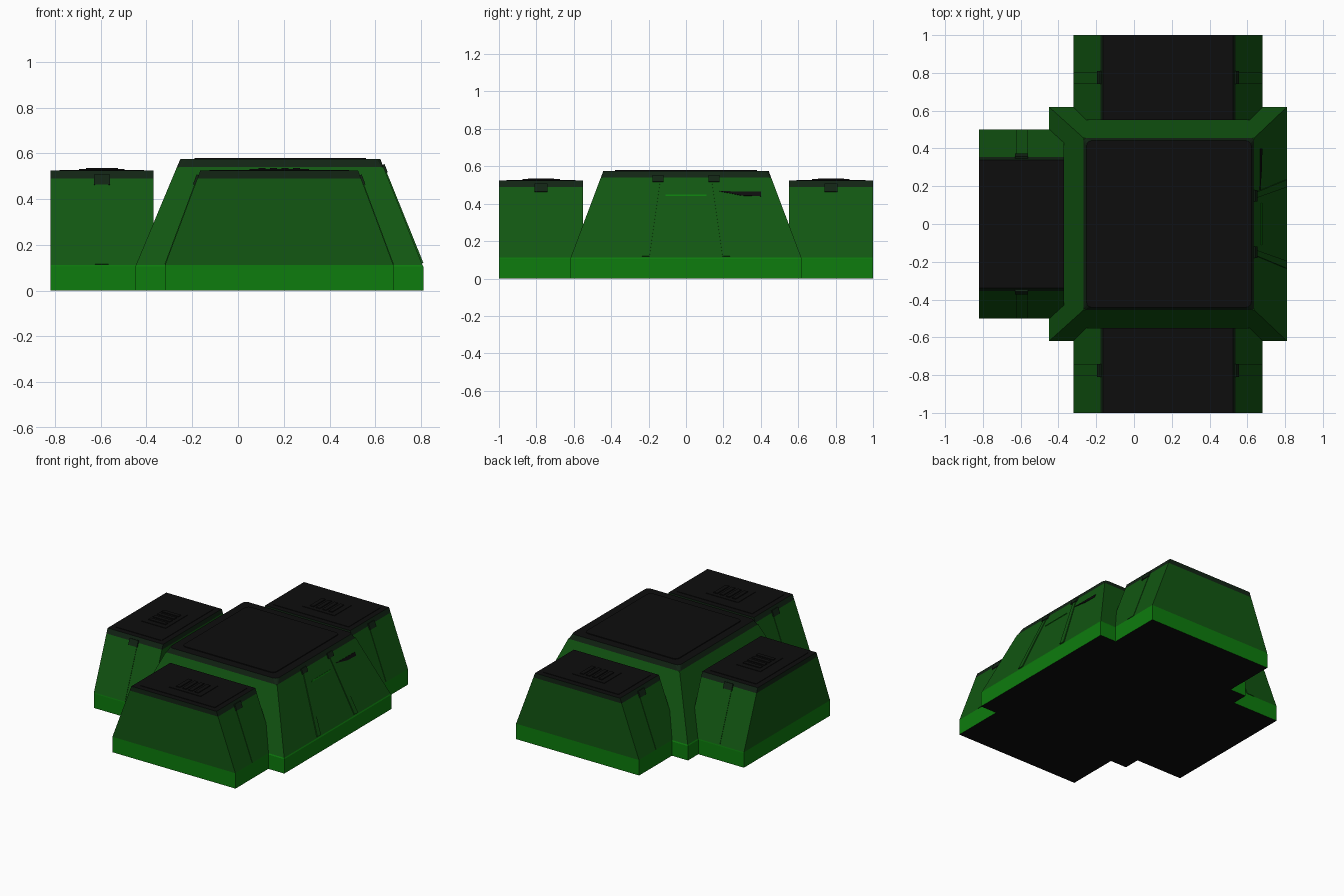
import bpy, bmesh, math
from mathutils import Vector, Matrix

if "Cube" in bpy.data.objects:
    bpy.data.objects.remove(bpy.data.objects["Cube"])


def material(name, rgb):
    m = bpy.data.materials.new(name)
    m.diffuse_color = (*rgb, 1)
    m.use_nodes = True
    m.node_tree.nodes["Principled BSDF"].inputs["Base Color"].default_value = m.diffuse_color
    return m


BRIGHT = material("bright green", (0.004, 0.20, 0.004))
GREEN = material("dark green", (0.006, 0.095, 0.006))
TRIM = material("green black", (0.006, 0.018, 0.007))
BLACK = material("black", (0.004, 0.004, 0.004))


def rect(z, x0, x1, y0, y1, r=0.0):
    """Rectangular ring with optional cut corners."""
    if r == 0:
        return [(x0, y0, z), (x1, y0, z), (x1, y1, z), (x0, y1, z)]
    pts = []
    for cx, cy, a0 in ((x0 + r, y0 + r, 180), (x1 - r, y0 + r, 270),
                       (x1 - r, y1 - r, 0), (x0 + r, y1 - r, 90)):
        for k in range(4):
            a = math.radians(a0 + 30 * k)
            pts.append((cx + r * math.cos(a), cy + r * math.sin(a), z))
    return pts


def loft(name, rings, bands, top, bottom, turn=0):
    """Closed solid through the rings, one material per band."""
    mats = list(dict.fromkeys([*bands, top, bottom]))
    bm = bmesh.new()
    rows = [[bm.verts.new(p) for p in ring] for ring in rings]
    n = len(rows[0])
    for a, b, m in zip(rows, rows[1:], bands):
        for i in range(n):
            j = (i + 1) % n
            bm.faces.new((a[i], a[j], b[j], b[i])).material_index = mats.index(m)
    bm.faces.new(rows[0][::-1]).material_index = mats.index(bottom)
    bm.faces.new(rows[-1]).material_index = mats.index(top)
    bm.transform(Matrix.Rotation(turn, 4, 'Z'))
    bmesh.ops.recalc_face_normals(bm, faces=bm.faces)
    me = bpy.data.meshes.new(name)
    bm.to_mesh(me)
    bm.free()
    ob = bpy.data.objects.new(name, me)
    bpy.context.collection.objects.link(ob)
    for m in mats:
        me.materials.append(m)
    return ob


def slab(name, mat, z0, z1, x0, x1, y0, y1, turn=0, r=0.0):
    return loft(name, [rect(z0, x0, x1, y0, y1, r), rect(z1, x0, x1, y0, y1, r)],
                [mat], mat, mat, turn)


def strip(name, mat, outline, normal, depth):
    """Thin plate: a flat outline thickened along its normal."""
    n = Vector(normal).normalized() * depth
    low = [Vector(p) - n * 0.5 for p in outline]
    return loft(name, [low, [p + n for p in low]], [mat], mat, mat)


# Central block: upright foot, sloping walls, dark cap with rounded corners
def core(z):
    t = (z - 0.11) / 0.47
    return (-0.45 + 0.20 * t, 0.81 - 0.19 * t, -0.62 + 0.18 * t, 0.62 - 0.18 * t)


loft("central_block",
     [rect(0, -0.45, 0.81, -0.62, 0.62), rect(0.105, -0.45, 0.81, -0.62, 0.62),
      rect(0.113, *core(0.12)), rect(0.54, *core(0.54))],
     [BRIGHT, BRIGHT, GREEN], GREEN, BLACK)
loft("central_cap", [rect(0.54, *core(0.54), 0.015), rect(0.575, *core(0.575), 0.03)],
     [TRIM], BLACK, BLACK)
slab("central_roof_panel", BLACK, 0.574, 0.58, -0.19, 0.56, -0.38, 0.38, r=0.03)


# Side wings: local x runs outward from inner to outer end, local y across
def wing(side, inner, outer, half, top_half, shift, turn):
    def ring(z):
        h = half - (half - top_half) * max(0, z - 0.11) / 0.415
        return rect(z, inner, outer, shift - h, shift + h)
    loft(side + "_wing", [ring(0), ring(0.105), ring(0.113), ring(0.49), ring(0.525)],
         [BRIGHT, BRIGHT, GREEN, TRIM], BLACK, BLACK, turn)
    mid = (inner + outer) / 2
    # Stepped roof panel with a small vent in the middle
    slab(side + "_roof_panel", BLACK, 0.524, 0.528, inner + 0.04, outer - 0.04,
         shift - top_half + 0.04, shift + top_half - 0.04, turn)
    slab(side + "_vent_frame", BLACK, 0.527, 0.531, mid - 0.1, mid + 0.1,
         shift - 0.13, shift + 0.13, turn)
    for k in range(4):
        y = shift - 0.075 + 0.05 * k
        slab(side + "_vent_slat", BLACK, 0.53, 0.536, mid - 0.07, mid + 0.07,
             y - 0.015, y + 0.015, turn)
    # Clips and shallow ribs on both sloping walls
    run = (half - top_half) / 0.415
    for s in (-1, 1):
        def wall(x, z, out=0.0):
            return Matrix.Rotation(turn, 3, 'Z') @ Vector(
                (x, shift + s * (half - run * (z - 0.11) + out), z))
        normal = Matrix.Rotation(turn, 3, 'Z') @ Vector((0, s, run))
        for name, mat, w, z0, z1, d in (("_clip", TRIM, 0.035, 0.462, 0.505, 0.018),
                                        ("_rib", GREEN, 0.03, 0.115, 0.47, 0.006)):
            strip(side + name, mat, [wall(mid - w, z0), wall(mid + w, z0),
                                     wall(mid + w, z1), wall(mid - w, z1)], normal, d)


wing("front", 0.55, 1.0, 0.50, 0.345, 0.18, -math.pi / 2)
wing("back", 0.55, 1.0, 0.50, 0.345, -0.18, math.pi / 2)
wing("left", 0.37, 0.82, 0.50, 0.34, 0.0, math.pi)


# Details on the sloping right wall
def right(y, z):
    return (core(z)[1], y, z)


slope = (0.47, 0, 0.19)
for s in (-1, 1):
    strip("door_rib", GREEN, [right(s * 0.195, 0.12), right(s * 0.235, 0.12),
                              right(s * 0.165, 0.54), right(s * 0.135, 0.54)], slope, 0.009)
    strip("door_clip", TRIM, [right(s * 0.12, 0.515), right(s * 0.18, 0.515),
                              right(s * 0.18, 0.55), right(s * 0.12, 0.55)], slope, 0.018)
strip("door_line", BRIGHT, [right(-0.11, 0.441), right(0.11, 0.441),
                            right(0.11, 0.448), right(-0.11, 0.448)], slope, 0.006)
strip("wall_slit", BLACK, [right(0.18, 0.466), right(0.30, 0.443), right(0.40, 0.44),
                           right(0.40, 0.464)], slope, 0.006)
